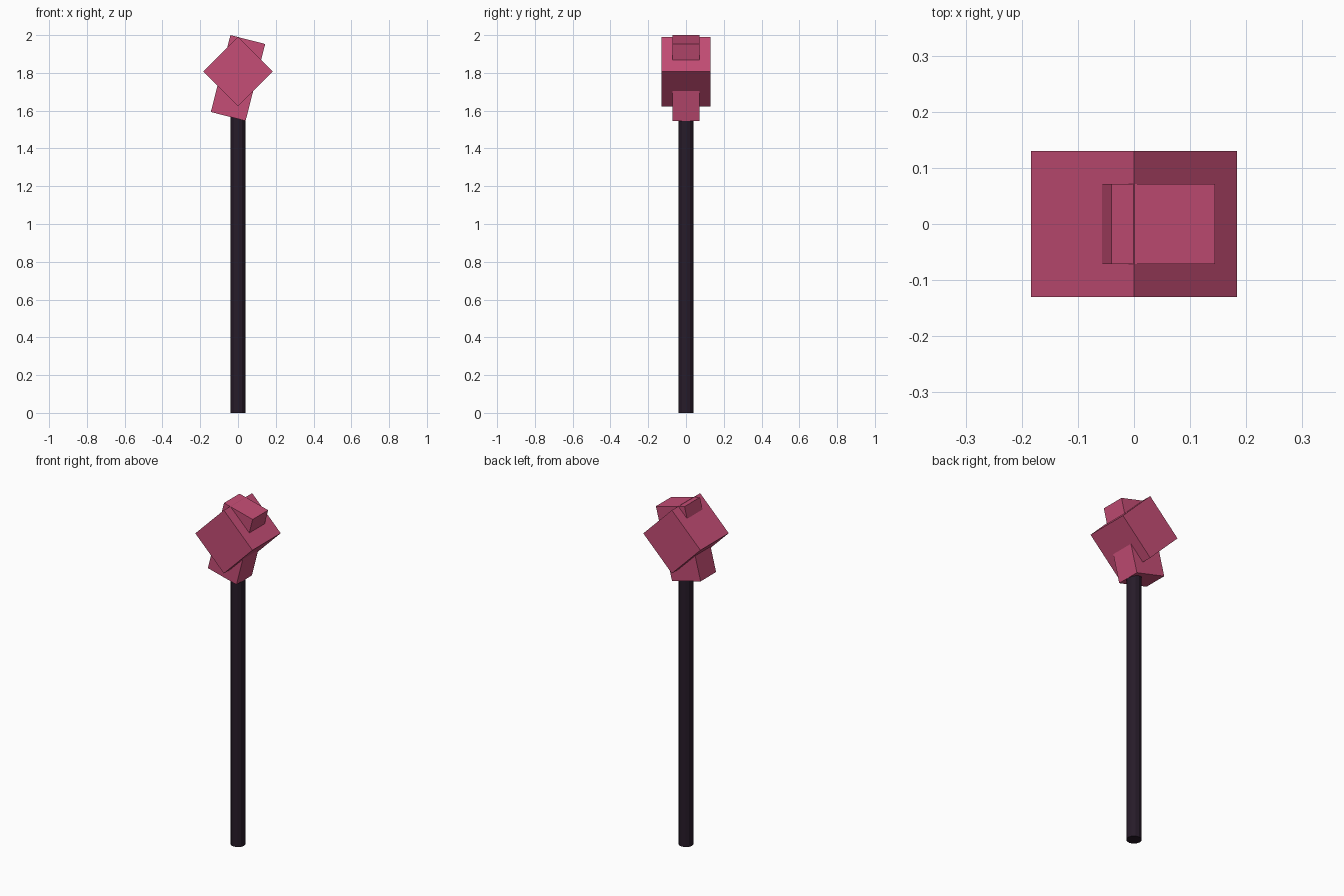
import bpy, math

if "Cube" in bpy.data.objects:
    bpy.data.objects.remove(bpy.data.objects["Cube"])


def material(name, color):
    m = bpy.data.materials.new(name)
    m.diffuse_color = (*color, 1)
    m.use_nodes = True
    m.node_tree.nodes["Principled BSDF"].inputs["Base Color"].default_value = m.diffuse_color
    return m


pink = material("pink_stone", (0.56, 0.075, 0.18))
dark = material("dark_wood", (0.02, 0.011, 0.022))


def block(name, size, z, tilt):
    # Box tilted about the y axis, centred over the shaft
    bpy.ops.mesh.primitive_cube_add(size=1, location=(0, 0, z), rotation=(0, tilt, 0))
    ob = bpy.context.object
    ob.name = name
    ob.scale = size
    bpy.ops.object.transform_apply(location=False, rotation=True, scale=True)
    ob.data.materials.append(pink)


# Faceted shaft, with its top end buried in the head
bottom, top = 0.0, 1.6
bpy.ops.mesh.primitive_cylinder_add(vertices=12, radius=0.04, depth=top - bottom,
                                    location=(0, 0, (top + bottom) / 2))
shaft = bpy.context.object
shaft.name = "shaft"
shaft.data.materials.append(dark)

# Head: a cube standing on its edge, crossed by a taller narrow block
block("head_cube", (0.26, 0.26, 0.26), 1.807, math.radians(45))
block("head_cross_block", (0.19, 0.142, 0.42), 1.773, 0.25)
